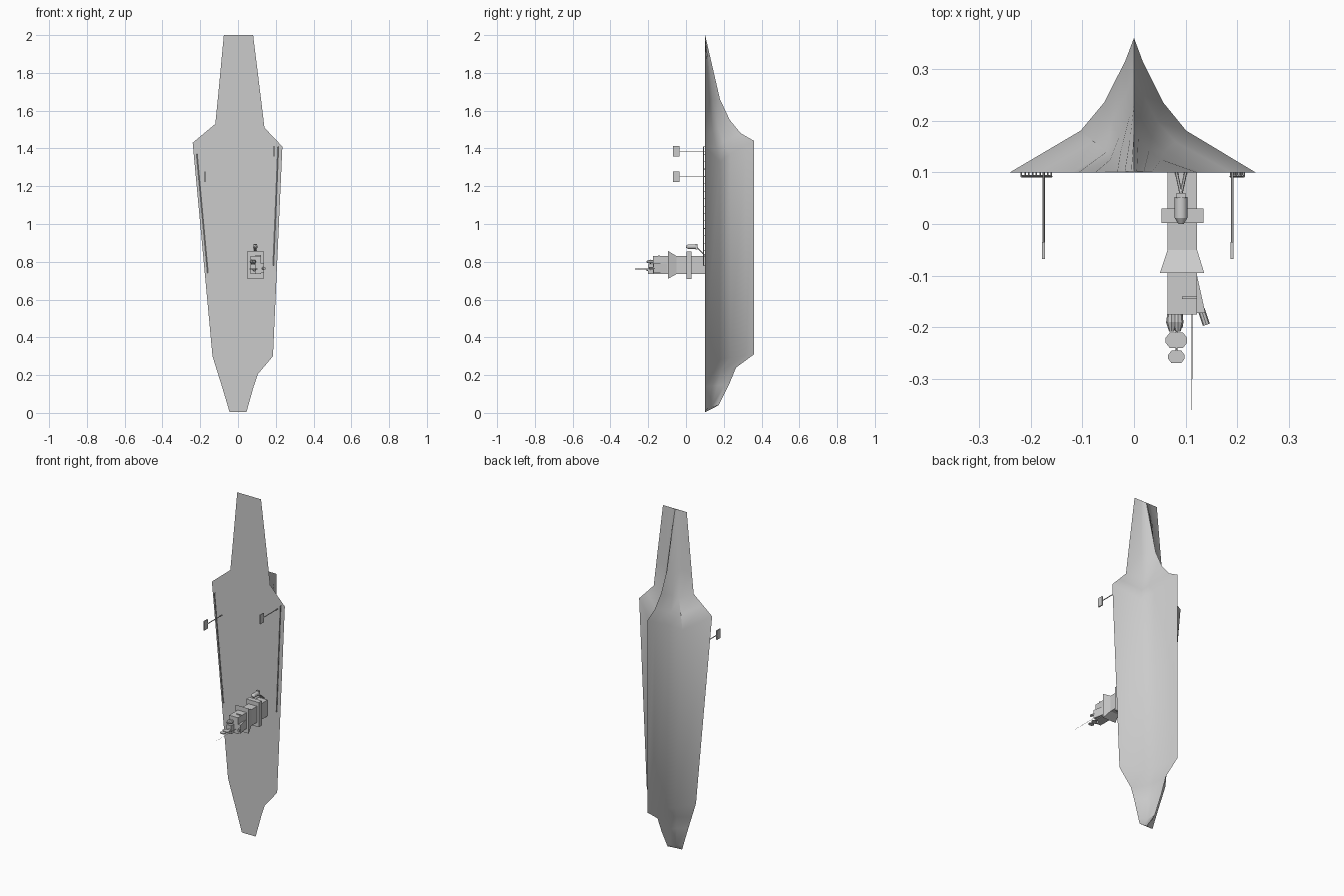
import bpy, bmesh, math
from mathutils import Vector

cube = bpy.data.objects.get("Cube")
if cube:
    bpy.data.objects.remove(cube, do_unlink=True)

grey = bpy.data.materials.new("naval grey")
grey.use_nodes = True
grey.diffuse_color = (0.6, 0.6, 0.6, 1)
grey.node_tree.nodes["Principled BSDF"].inputs["Base Color"].default_value = (0.6, 0.6, 0.6, 1)

DECK = 0.1


def finish(name, bm, smooth=False):
    bmesh.ops.remove_doubles(bm, verts=bm.verts, dist=1e-5)
    bmesh.ops.recalc_face_normals(bm, faces=bm.faces)
    mesh = bpy.data.meshes.new(name)
    bm.to_mesh(mesh)
    bm.free()
    mesh.materials.append(grey)
    obj = bpy.data.objects.new(name, mesh)
    bpy.context.collection.objects.link(obj)
    if smooth:
        bpy.ops.object.select_all(action='DESELECT')
        obj.select_set(True)
        bpy.context.view_layer.objects.active = obj
        bpy.ops.object.shade_smooth_by_angle(angle=math.radians(35))
    return obj


def loft(name, rings, smooth=False):
    bm = bmesh.new()
    loops = [[bm.verts.new(p) for p in ring] for ring in rings]
    for a, b in zip(loops, loops[1:]):
        for i in range(len(a)):
            j = (i + 1) % len(a)
            bm.faces.new((a[i], a[j], b[j], b[i]))
    bm.faces.new(loops[0])
    bm.faces.new(loops[-1])
    return finish(name, bm, smooth)


def rect(y, x0, x1, z0, z1):
    return [(x0, y, z0), (x1, y, z0), (x1, y, z1), (x0, y, z1)]


def box(name, x0, x1, y0, y1, z0, z1):
    return loft(name, [rect(y0, x0, x1, z0, z1), rect(y1, x0, x1, z0, z1)])


def rod(name, a, b, r, r2=None, sides=8, smooth=False):
    a, b = Vector(a), Vector(b)
    turn = (b - a).to_track_quat('Z', 'Y')
    def ring(c, rad):
        return [c + turn @ Vector((rad * math.cos(t), rad * math.sin(t), 0))
                for t in (2 * math.pi * i / sides for i in range(sides))]
    return loft(name, [ring(a, r), ring(b, r if r2 is None else r2)], smooth)


# Hull stations: right edge x, z; left edge x, z; keel y, z; dip of the flank
stations = [
    (-.075, 2.0, .08, 2.0, .102, 1.998, 0),
    (-.107, 1.66, .122, 1.66, .18, 1.66, 0),
    (-.12, 1.53, .14, 1.51, .232, 1.55, .03),
    (-.18, 1.48, .187, 1.46, .29, 1.48, .06),
    (-.24, 1.43, .235, 1.41, .36, 1.44, .09),
    (-.135, .3, .185, .3, .36, .31, .02),
    (-.107, .21, .105, .205, .265, .24, 0),
    (-.085, .14, .083, .14, .228, .15, 0),
    (-.052, .03, .052, .03, .172, .04, 0),
    (-.045, .005, .045, .005, .105, .005, 0),
]
# Concave half section: fraction of width, fraction of depth, share of dip
flare = [(1, 0, 0), (.43, .31, 1), (.24, .52, .6), (.07, .83, .2)]

bm = bmesh.new()
loops = []
for xr, zr, xl, zl, yk, zk, dip in stations:
    def side(x, z):
        return [(x * w, DECK + (yk - DECK) * d, z + (zk - z) * d - dip * s) for w, d, s in flare]
    pts = side(xr, zr) + [(0, yk, zk)] + side(xl, zl)[::-1]
    loops.append([bm.verts.new(p) for p in pts])
for a, b in zip(loops, loops[1:]):
    for i in range(len(a)):
        j = (i + 1) % len(a)
        bm.faces.new((a[i], a[j], b[j], b[i]))
bm.faces.new(loops[0])
bm.faces.new(loops[-1])
finish("hull", bm, True)

# Deck edge rails with short posts
for side, lo, hi in (("right", (-.16, .74), (-.218, 1.37)), ("left", (.187, .78), (.213, 1.41))):
    rod(side + "_deck_rail", (lo[0], .092, lo[1]), (hi[0], .092, hi[1]), .0025, sides=4)
    for k in range(9):
        t = k / 8
        x, z = (lo[i] + (hi[i] - lo[i]) * t for i in (0, 1))
        rod(side + "_rail_post", (x, DECK, z), (x, .092, z), .0015, sides=4)

# Deck antennas: a thin pole with a panel on top
for side, x, z in (("right", -.175, 1.25), ("left", .19, 1.385)):
    rod(side + "_antenna_pole", (x, DECK, z), (x, -.035, z), .0025, sides=6)
    box(side + "_antenna_panel", x - .003, x + .003, -.068, -.035, z - .027, z + .027)

# Island tower
box("tower_trunk", .065, .122, -.175, DECK, .735, .83)
box("tower_collar", .053, .134, .002, .03, .71, .855)
loft("tower_bridge", [rect(-.05, .065, .122, .735, .83), rect(-.095, .05, .136, .71, .857)])
loft("tower_bridge_wing", [rect(-.1, .115, .122, .74, .79), rect(-.172, .115, .138, .74, .79)])
box("tower_top", .065, .095, -.2, -.175, .735, .785)
box("tower_top_block", .093, .122, -.145, -.14, .735, .835)

# Small domes and sensors on the tower
for i, (x, z) in enumerate(((.073, .80), (.085, .757), (.085, .80))):
    rod("sensor_base", (x, -.17, z), (x, -.19, z), .008, .011, smooth=True)
    rod("sensor_dome", (x, -.19, z), (x, -.208, z), .011, .005, smooth=True)
rod("side_sensor", (.13, -.165, .765), (.14, -.195, .765), .007)

# Flat radar plates on a thin mast
rod("radar_mast", (.082, -.195, .762), (.082, -.265, .762), .002, sides=6)
for y, rx, ry in ((-.225, .021, .015), (-.257, .016, .012)):
    outline = [(.082 + rx * a, y + ry * b) for a, b in
               ((1, .3), (.6, 1), (-.6, 1), (-1, .3), (-1, -.3), (-.6, -1), (.6, -1), (1, -.3))]
    loft("radar_plate", [[(x, yy, z) for x, yy in outline] for z in (.760, .764)])
rod("whip_aerial", (.112, -.17, .762), (.112, -.30, .762), .001, sides=4)
rod("whip_aerial_tip", (.112, -.30, .762), (.112, -.36, .762), .0005, sides=4)

# Defence turret on splayed legs beside the tower
rod("turret_drum", (.091, .052, .88), (.091, .012, .88), .0125, sides=12, smooth=True)
rod("turret_cap", (.091, .012, .88), (.091, 0, .88), .0125, .005, sides=12, smooth=True)
box("turret_mount", .082, .1, .05, .06, .865, .895)
for x in (.082, .1):
    rod("turret_leg", (x, DECK, .835), (.091, .058, .875), .003, sides=6)
